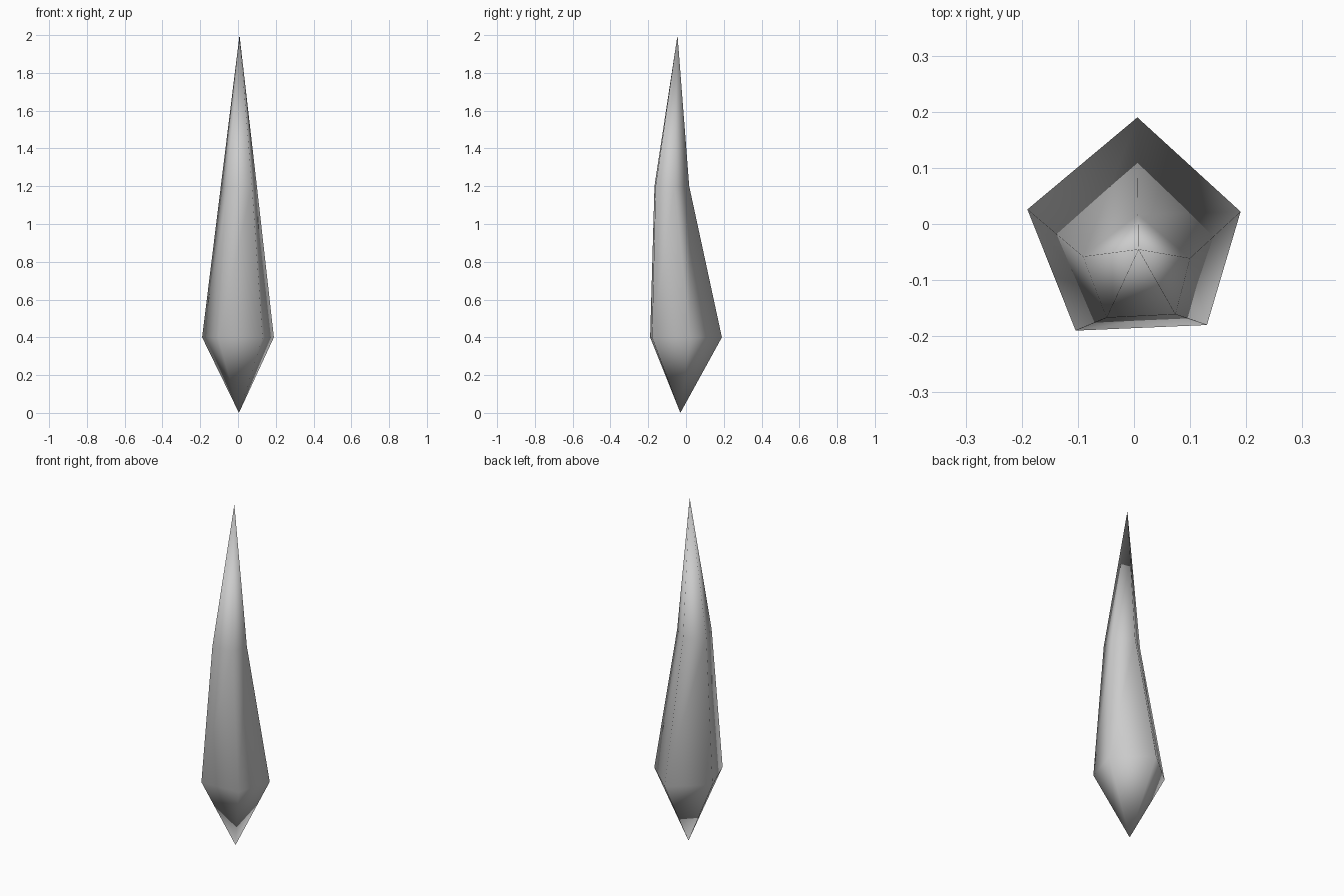
import bpy, bmesh

if "Cube" in bpy.data.objects:
    bpy.data.objects.remove(bpy.data.objects["Cube"])

# Two five-sided cross-sections between a bottom and a top point
LOWER = [(0.006, 0.19), (-0.19, 0.026), (-0.104, -0.19), (0.13, -0.18), (0.19, 0.022)]
UPPER = [(0.007, 0.017), (-0.091, -0.058), (-0.049, -0.167), (0.074, -0.161), (0.1, -0.061)]

bm = bmesh.new()
bottom = bm.verts.new((0.005, -0.03, 0))
top = bm.verts.new((0.008, -0.045, 2))
low = [bm.verts.new((x, y, 0.4)) for x, y in LOWER]
high = [bm.verts.new((x, y, 1.2)) for x, y in UPPER]

# Lower point, shaft and upper point
for i in range(5):
    j = (i + 1) % 5
    bm.faces.new((bottom, low[j], low[i]))
    bm.faces.new((low[i], low[j], high[j], high[i]))
    bm.faces.new((high[i], high[j], top))

bmesh.ops.recalc_face_normals(bm, faces=bm.faces)
for f in bm.faces:
    f.smooth = True

mesh = bpy.data.meshes.new("spike")
bm.to_mesh(mesh)
bm.free()
bpy.context.collection.objects.link(bpy.data.objects.new("spike", mesh))
